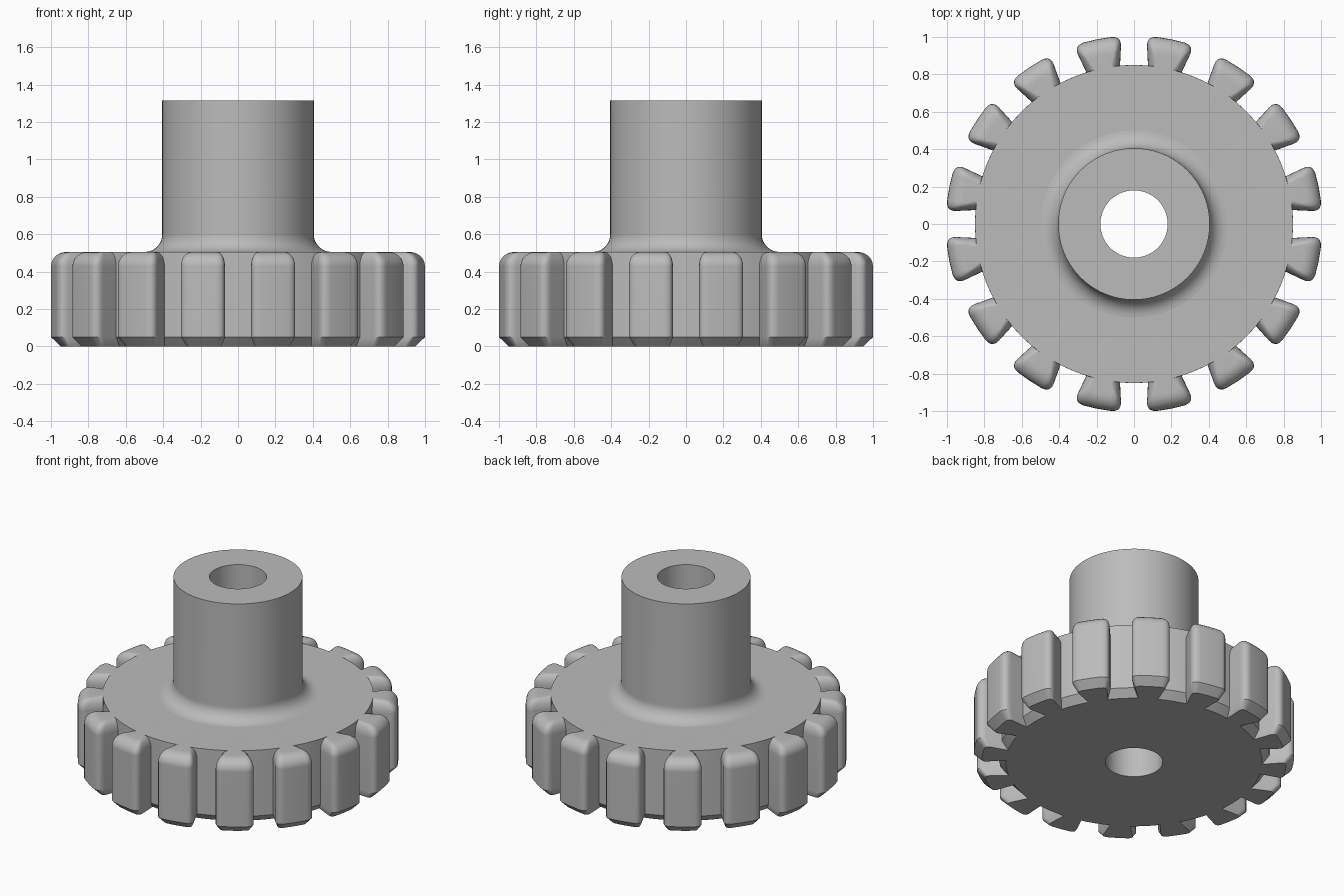
import bpy, bmesh
from math import sin, cos, pi, radians, sqrt, asin
from mathutils import Vector

cube = bpy.data.objects.get("Cube")
if cube:
    bpy.data.objects.remove(cube, do_unlink=True)

grey = bpy.data.materials.new("Plain grey")
grey.use_nodes = True
grey.diffuse_color = (0.5, 0.5, 0.5, 1)
grey.node_tree.nodes["Principled BSDF"].inputs["Base Color"].default_value = (0.5, 0.5, 0.5, 1)

TEETH, SEGMENTS = 16, 96
TIP, ROOT = 1.007, 0.85
RIM_TOP, HUB_TOP = 0.505, 1.315
BORE, HUB, FILLET = 0.18, 0.405, 0.095
STEP = 2 * pi / TEETH


def finish(bm, name):
    """Turn the bmesh into a smooth-shaded object with sharp edges kept."""
    bmesh.ops.recalc_face_normals(bm, faces=bm.faces)
    mesh = bpy.data.meshes.new(name)
    bm.to_mesh(mesh)
    bm.free()
    mesh.materials.append(grey)
    obj = bpy.data.objects.new(name, mesh)
    bpy.context.collection.objects.link(obj)
    bpy.ops.object.select_all(action='DESELECT')
    obj.select_set(True)
    bpy.context.view_layer.objects.active = obj
    bpy.ops.object.shade_smooth_by_angle(angle=radians(32))
    normals = obj.modifiers.new("Weighted normals", 'WEIGHTED_NORMAL')
    normals.keep_sharp = True
    return obj


def circle(bm, radius, z):
    return [bm.verts.new((radius * cos(2 * pi * i / SEGMENTS),
                          radius * sin(2 * pi * i / SEGMENTS), z))
            for i in range(SEGMENTS)]


def bridge(bm, a, b):
    for i in range(len(a)):
        j = (i + 1) % len(a)
        bm.faces.new((a[i], a[j], b[j], b[i]))


def loop_edges(bm, loop):
    found = []
    for i, v in enumerate(loop):
        pair = (v, loop[(i + 1) % len(loop)])
        found.append(bm.edges.get(pair) or bm.edges.new(pair))
    return found


def tooth_half(side_in, tip_in, root):
    """One flank of a tooth, from its root to its centre line, as (u, v)."""
    base_w = 0.092 - side_in
    tip_w = 0.13 - side_in
    tip_r = TIP - tip_in
    base = Vector((sqrt(root ** 2 - base_w ** 2), base_w))
    corner = Vector((sqrt(tip_r ** 2 - tip_w ** 2), tip_w))
    cut = 0.055 - 0.4 * tip_in
    start = corner + (base - corner).normalized() * cut
    end_v = tip_w - cut
    end = Vector((sqrt(tip_r ** 2 - end_v ** 2), end_v))
    points = [base]
    for i in range(6):
        t = i / 5
        points.append(start * (1 - t) ** 2 + corner * 2 * t * (1 - t) + end * t * t)
    return points + [Vector((tip_r, 0))]


def outline(bm, z, side_in=0, tip_in=0, root_in=0):
    """Full toothed outline at one height."""
    root = ROOT - root_in
    half = tooth_half(side_in, tip_in, root)
    tooth = [Vector((p.x, -p.y)) for p in half] + half[-2::-1]
    base_angle = asin(half[0].y / root)
    gap = STEP - 2 * base_angle
    verts = []
    for k in range(TEETH):
        a = (k + 0.5) * STEP
        for p in tooth:
            verts.append(bm.verts.new((p.x * cos(a) - p.y * sin(a),
                                       p.x * sin(a) + p.y * cos(a), z)))
        for i in (1, 2, 3):
            g = a + base_angle + gap * i / 4
            verts.append(bm.verts.new((root * cos(g), root * sin(g), z)))
    return verts


# Toothed rim: chamfered bottom, straight flanks, rounded tooth tops
bm = bmesh.new()
rows = [outline(bm, 0, 0.03, 0.05, 0.045), outline(bm, 0.05)]
for i in range(7):
    t = i / 6 * pi / 2
    rows.append(outline(bm, RIM_TOP - 0.075 * (1 - sin(t)),
                        0.052 * (1 - cos(t)), 0.08 * (1 - cos(t))))
for low, high in zip(rows, rows[1:]):
    bridge(bm, low, high)

# Flat rim faces, open in the middle for the bore and the hub
for loop, hole, z in ((rows[0], BORE, 0), (rows[-1], HUB + FILLET, RIM_TOP)):
    edges = loop_edges(bm, loop) + loop_edges(bm, circle(bm, hole, z))
    bmesh.ops.triangle_fill(bm, edges=edges, use_beauty=True,
                            normal=(0, 0, 1 if z else -1))
finish(bm, "toothed_rim")

# Hub: filleted foot, plain cylinder, flat end and through bore
profile = []
for i in range(9):
    t = i / 8 * pi / 2
    profile.append((HUB + FILLET * (1 - sin(t)), RIM_TOP + FILLET * (1 - cos(t))))
profile += [(HUB, HUB_TOP), (BORE, HUB_TOP), (BORE, 0)]
bm = bmesh.new()
rings = [circle(bm, r, z) for r, z in profile]
for a, b in zip(rings, rings[1:]):
    bridge(bm, a, b)
# Outward normals are set from the temporary closed shape
closing = []
for i in range(SEGMENTS):
    j = (i + 1) % SEGMENTS
    closing.append(bm.faces.new((rings[-1][i], rings[-1][j], rings[0][j], rings[0][i])))
bmesh.ops.recalc_face_normals(bm, faces=bm.faces)
bmesh.ops.delete(bm, geom=closing, context='FACES_ONLY')
finish(bm, "hub")
